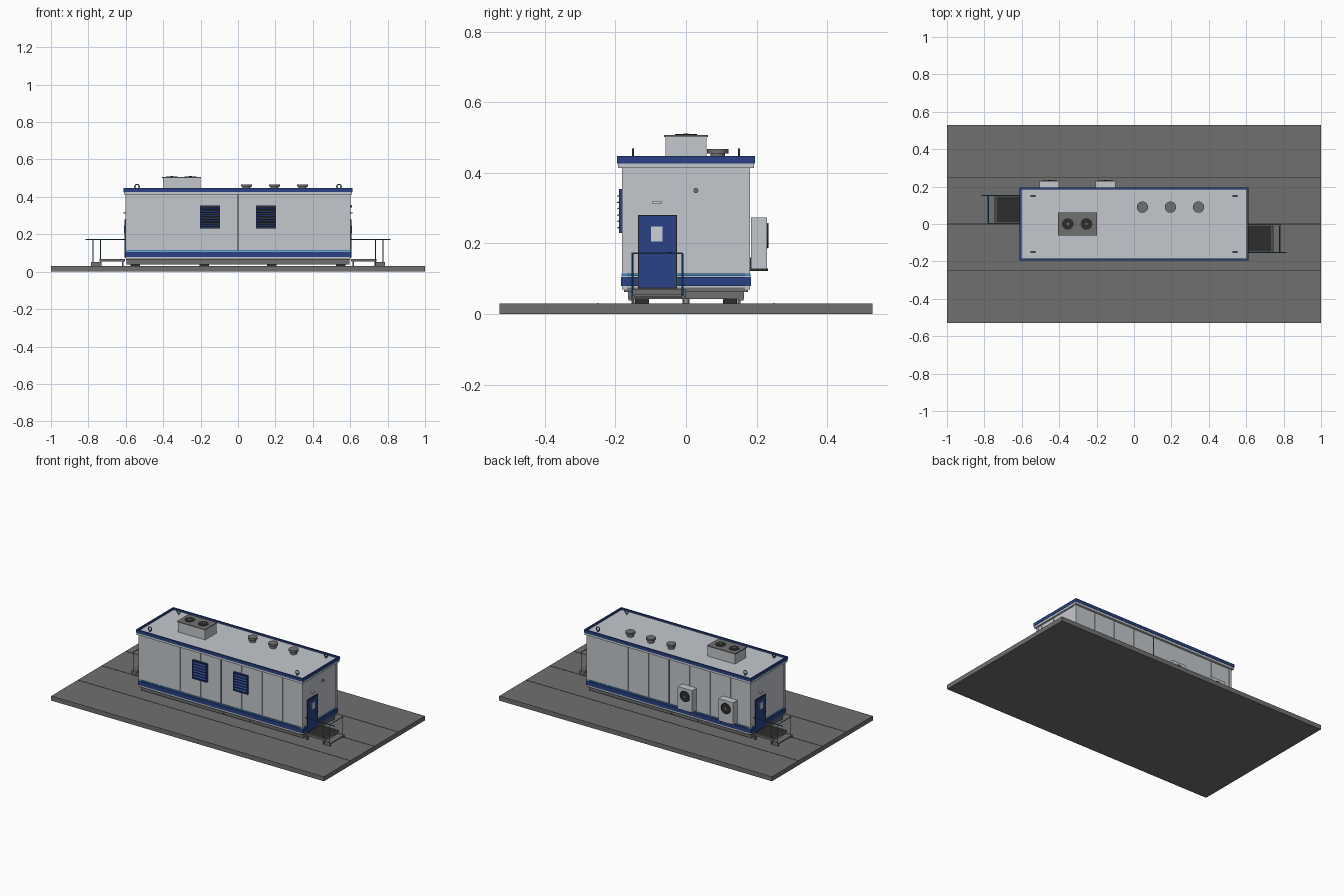
import bpy, math
from mathutils import Vector

if "Cube" in bpy.data.objects:
    bpy.data.objects.remove(bpy.data.objects["Cube"])


def material(name, r, g, b):
    m = bpy.data.materials.new(name)
    m.use_nodes = True
    m.diffuse_color = (r, g, b, 1)
    m.node_tree.nodes["Principled BSDF"].inputs["Base Color"].default_value = (r, g, b, 1)
    return m


WALL = material("light grey", .55, .58, .61)
GREY = material("concrete grey", .16, .16, .16)
BLUE = material("dark blue", .023, .055, .24)
STRIPE = material("light blue", .05, .24, .52)
RAIL = material("rail blue", .03, .14, .27)
DARK = material("charcoal", .026, .026, .026)
GLASS = material("pale glass", .6, .64, .7)


def finish(name, mat):
    o = bpy.context.object
    o.name = name
    o.data.materials.append(mat)
    return o


def box(name, mat, x, y, z):
    """Box from (min, max) ranges; order of each pair is free."""
    bpy.ops.mesh.primitive_cube_add(size=1)
    o = finish(name, mat)
    ranges = (x, y, z)
    size = [abs(b - a) for a, b in ranges]
    mid = [(a + b) / 2 for a, b in ranges]
    for v in o.data.vertices:
        v.co = [c * s for c, s in zip(v.co, size)]
    o.location = mid
    return o


def rod(name, mat, a, b, r, sides=8):
    a, b = Vector(a), Vector(b)
    bpy.ops.mesh.primitive_cylinder_add(vertices=sides, radius=r, depth=(b - a).length,
                                        location=(a + b) / 2)
    o = finish(name, mat)
    o.rotation_euler = (b - a).to_track_quat('Z', 'Y').to_euler()
    if sides > 8:
        bpy.ops.object.shade_smooth_by_angle()
    return o


def ring(name, mat, loc, r, thick, rot):
    bpy.ops.mesh.primitive_torus_add(location=loc, rotation=rot, major_radius=r, minor_radius=thick,
                                     major_segments=20, minor_segments=6)
    return finish(name, mat)


# Ground slab with joints
box("slab", GREY, (-1, 1), (-.528, .528), (0, .03))
for y in (-.25, 0, .25):
    box("slab_joint", DARK, (-1, 1), (y - .002, y + .002), (.029, .031))

# Skid under the cabin
box("skid_floor", GREY, (-.6, .6), (-.175, .175), (.062, .075))
for y in (-.155, .155):
    box("skid_beam", GREY, (-.595, .595), (y - .008, y + .008), (.038, .064))
for i in range(7):
    x = -.585 + i * .195
    box("skid_crossbeam", GREY, (x - .01, x + .01), (-.165, .165), (.042, .062))
for x in (-.55, -.18, .18, .55):
    for y in (-.125, .125):
        box("skid_foot", DARK, (x - .025, x + .025), (y - .02, y + .02), (.03, .042))

# Cabin walls, corner posts and seams
box("cabin", WALL, (-.598, .598), (-.178, .178), (.07, .415))
for sx in (-1, 1):
    for sy in (-1, 1):
        box("corner_post", WALL, (sx * .585, sx * .602), (sy * .167, sy * .182), (.07, .415))
for sy in (-1, 1):
    for i in range(-3, 4):
        x = i * .15
        box("wall_seam", DARK if i == 0 else WALL, (x - .003, x + .003),
            (sy * .17, sy * .1805), (.113, .415))

# Painted bands around the base
box("base_band", BLUE, (-.604, .604), (-.184, .184), (.079, .105))
box("base_stripe", STRIPE, (-.603, .603), (-.183, .183), (.108, .115))

# Roof with raised rim
box("roof_edge", WALL, (-.61, .61), (-.193, .193), (.413, .428))
box("roof_panel", WALL, (-.605, .605), (-.188, .188), (.425, .436))
for s in (-1, 1):
    box("long_rim", BLUE, (-.612, .612), (s * .185, s * .195), (.427, .447))
    box("short_rim", BLUE, (s * .602, s * .612), (-.195, .195), (.427, .447))
    for y in (-.15, .15):
        ring("lifting_eye", RAIL, (s * .54, y, .455), .012, .003, (math.pi / 2, 0, 0))
        rod("eye_base", RAIL, (s * .54, y, .434), (s * .54, y, .445), .005)

# Roof ventilation unit
box("roof_unit", WALL, (-.4, -.2), (-.058, .058), (.43, .503))
box("roof_unit_lid", GREY, (-.405, -.197), (-.062, .062), (.501, .507))
for x in (-.354, -.254):
    rod("roof_fan", DARK, (x, 0, .5), (x, 0, .51), .031, 24)
    rod("roof_fan_hub", GREY, (x, 0, .5), (x, 0, .511), .007, 12)

# Roof exhaust stacks
for x in (.045, .195, .345):
    rod("exhaust_pipe", GREY, (x, .09, .43), (x, .09, .457), .021, 20)
    rod("exhaust_cap", GREY, (x, .09, .455), (x, .09, .467), .03, 24)

# Louvred vents on the front
for x in (-.15, .15):
    box("vent_back", DARK, (x - .05, x + .05), (-.183, -.178), (.232, .352))
    for s in (-1, 1):
        box("vent_side", BLUE, (x + s * .048, x + s * .053), (-.19, -.178), (.23, .354))
    for z in (.23, .349):
        box("vent_rail", BLUE, (x - .053, x + .053), (-.19, -.178), (z, z + .005))
    for i in range(6):
        slat = box("vent_slat", BLUE, (x - .048, x + .048), (-.196, -.178),
                   (.246 + i * .018, .249 + i * .018))
        slat.rotation_euler.x = math.radians(30)

# Air conditioners on the back
for x in (-.453, -.153):
    box("ac_unit", WALL, (x - .053, x + .053), (.184, .23), (.127, .274))
    rod("ac_fan", DARK, (x, .22, .222), (x, .2325, .222), .035, 24)
    ring("ac_guard", DARK, (x, .232, .222), .034, .002, (math.pi / 2, 0, 0))
    rod("ac_hub", GREY, (x, .22, .222), (x, .234, .222), .008, 12)
    for s in (-1, 1):
        box("ac_bracket", DARK, (x + s * .035, x + s * .042), (.178, .233), (.122, .129))
        box("ac_bracket_leg", DARK, (x + s * .035, x + s * .042), (.178, .186), (.122, .16))

# Each end: door, lamp, landing, step and rails, turned half round for the other end
for s in (1, -1):
    def end_box(name, mat, x, y, z):
        box(name, mat, [s * v for v in x], [s * v for v in y], z)

    def end_rod(name, mat, a, b, r, sides=8):
        rod(name, mat, (s * a[0], s * a[1], a[2]), (s * b[0], s * b[1], b[2]), r, sides)

    for y in (-.136, -.026):
        end_box("end_seam", WALL, (.59, .6005), (y - .002, y + .002), (.115, .415))
    end_box("door_frame", DARK, (.59, .605), (-.136, -.026), (.072, .281))
    end_box("door", BLUE, (.59, .608), (-.133, -.029), (.075, .278))
    end_box("door_window", GLASS, (.6, .61), (-.099, -.067), (.205, .248))
    end_box("door_handle", DARK, (.6, .614), (-.052, -.04), (.17, .175))
    end_box("door_lamp", GLASS, (.59, .612), (-.095, -.07), (.312, .32))

    end_box("landing", DARK, (.607, .738), (-.148, -.002), (.06, .068))
    for y in (-.15, -.005):
        end_box("landing_beam", GREY, (.605, .74), (y - .003, y + .003), (.055, .069))
        for x in (.615, .735):
            end_box("landing_leg", GREY, (x - .004, x + .004), (y - .004, y + .004), (.03, .06))
    end_box("landing_edge", GREY, (.736, .741), (-.15, -.003), (.055, .069))
    end_box("step", GREY, (.742, .785), (-.148, -.004), (.045, .051))
    for y in (-.15, -.008):
        end_box("step_stringer", GREY, (.735, .785), (y - .002, y + .002), (.03, .052))

    end_rod("hand_rail", RAIL, (.602, -.152, .172), (.815, -.152, .172), .003)
    end_rod("rail_post", RAIL, (.735, -.152, .03), (.735, -.152, .172), .003)
    end_rod("cross_rail", RAIL, (.778, -.152, .172), (.778, -.01, .172), .0025)
    for y in (-.152, -.01):
        end_rod("step_post", RAIL, (.775, y, .048), (.775, y, .172), .0025)

# Round port on the right-hand end wall
rod("wall_port", GREY, (.59, .028, .35), (.609, .028, .35), .007, 16)
